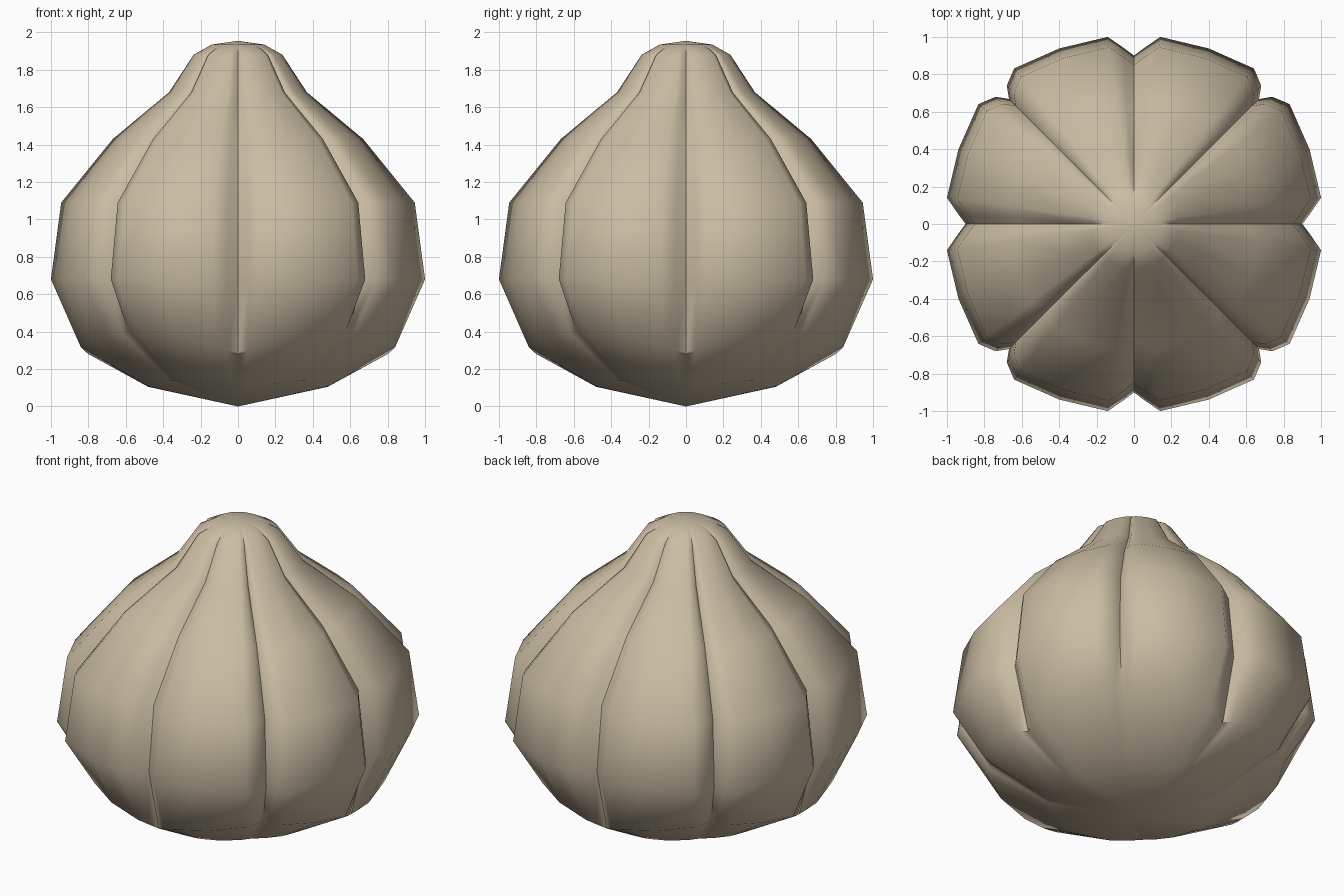
import bpy, bmesh, math

if "Cube" in bpy.data.objects:
    bpy.data.objects.remove(bpy.data.objects["Cube"])

# Half-quadrant cross-section: angle from axis, full-lobe radius factor, neck radius factor
SECTION = [(0, .90, .87), (3.5, .945, .95), (8, 1.01, 1.0), (23, 1.02, 1.0),
           (37.6, 1.05, 1.0), (42.6, 1.005, .98), (45, .945, .90)]
# Upper rings: height, radius, blend towards neck section
RINGS = [(.68, 1.0, 0), (1.09, .945, 0), (1.43, .67, .15), (1.68, .37, .5), (1.88, .24, 1)]
# Underside rings on the same angles: (radius, height) per section point
RIM = [(.80, .28), (.825, .30), (.85, .32), (.865, .355), (.87, .385), (.85, .40), (.83, .40)]
BASE = [(.48, .105), (.48, .106), (.48, .108), (.49, .12), (.50, .135), (.50, .14), (.50, .14)]


def around(half):
    """Mirror a half quadrant and repeat it four times; half = [(angle, r, z)]."""
    quad = half + [(90 - a, r, z) for a, r, z in reversed(half[1:-1])]
    pts = []
    for k in range(4):
        for a, r, z in quad:
            t = math.radians(a + 90 * k)
            pts.append((r * math.cos(t), r * math.sin(t), z))
    return pts


angles = [s[0] for s in SECTION]
loops = [around([(a, r, z) for a, (r, z) in zip(angles, BASE)]),
         around([(a, r, z) for a, (r, z) in zip(angles, RIM)])]
for z, rad, b in RINGS:
    loops.append(around([(a, rad * (f * (1 - b) + n * b), z) for a, f, n in SECTION]))
loops.append(around([(a, .14, 1.935) for a in angles]))

# Lobed bulb: skin the rings and close both poles
bm = bmesh.new()
rings = [[bm.verts.new(p) for p in loop] for loop in loops]
n = len(rings[0])
for lo, hi in zip(rings, rings[1:]):
    for i in range(n):
        j = (i + 1) % n
        bm.faces.new((lo[i], lo[j], hi[j], hi[i]))
bottom = bm.verts.new((0, 0, 0))
top = bm.verts.new((0, 0, 1.955))
for i in range(n):
    j = (i + 1) % n
    bm.faces.new((bottom, rings[0][j], rings[0][i]))
    bm.faces.new((top, rings[-1][i], rings[-1][j]))
bmesh.ops.recalc_face_normals(bm, faces=bm.faces)
mesh = bpy.data.meshes.new("lobed_bulb")
bm.to_mesh(mesh)
bm.free()
bulb = bpy.data.objects.new("lobed_bulb", mesh)
bpy.context.collection.objects.link(bulb)

# Warm cream colour
mat = bpy.data.materials.new("cream")
mat.diffuse_color = (.60, .51, .37, 1)
mat.use_nodes = True
mat.node_tree.nodes["Principled BSDF"].inputs["Base Color"].default_value = mat.diffuse_color
mesh.materials.append(mat)

# Smooth lobes with crisp grooves
bpy.context.view_layer.objects.active = bulb
bulb.select_set(True)
bpy.ops.object.shade_smooth_by_angle(angle=math.radians(50))
